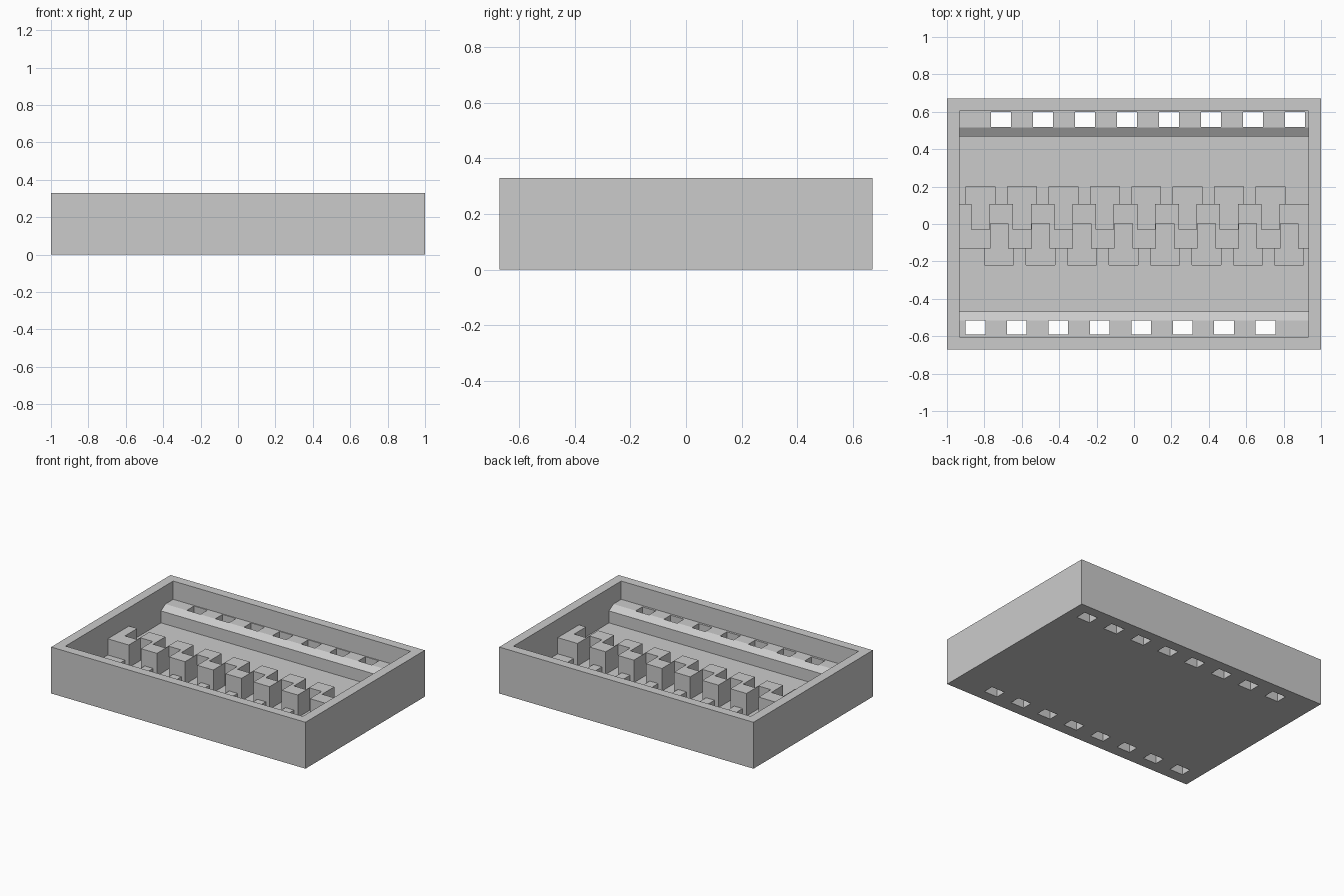
import bpy
import bmesh
from mathutils import Matrix, Vector

if "Cube" in bpy.data.objects:
    bpy.data.objects.remove(bpy.data.objects["Cube"], do_unlink=True)

HEIGHT, RAIL_TOP, RAIL_LOW, FLOOR, PIT = 0.33, 0.2, 0.17, 0.085, 0.04
HALF_X, HALF_Y, IN_X, IN_Y = 1.0, 0.67, 0.933, 0.605
COUNT, PITCH = 8, 0.2215

grey = bpy.data.materials.new("plain grey")
grey.use_nodes = True
colour = (0.6, 0.6, 0.6, 1)
grey.diffuse_color = colour
grey.node_tree.nodes["Principled BSDF"].inputs["Base Color"].default_value = colour


def add_box(bm, low, high):
    low, high = Vector(low), Vector(high)
    matrix = Matrix.Translation((low + high) / 2) @ Matrix.Diagonal((*(high - low), 1))
    bmesh.ops.create_cube(bm, size=1, matrix=matrix)


def add_prism(bm, profile, axis, start, length):
    """Extrude a closed profile along the x or z axis."""
    if axis == "x":
        points, step = [(start, a, b) for a, b in profile], Vector((length, 0, 0))
    else:
        points, step = [(a, b, start) for a, b in profile], Vector((0, 0, length))
    face = bm.faces.new([bm.verts.new(p) for p in points])
    grown = bmesh.ops.extrude_face_region(bm, geom=[face])["geom"]
    bmesh.ops.translate(bm, vec=step, verts=[v for v in grown if isinstance(v, bmesh.types.BMVert)])


def make_object(name, bm):
    bmesh.ops.recalc_face_normals(bm, faces=bm.faces)
    mesh = bpy.data.meshes.new(name)
    bm.to_mesh(mesh)
    bm.free()
    mesh.materials.append(grey)
    obj = bpy.data.objects.new(name, mesh)
    bpy.context.collection.objects.link(obj)
    return obj


def cut(obj, *cutters):
    for cutter in cutters:
        mod = obj.modifiers.new(cutter.name, "BOOLEAN")
        mod.operation, mod.solver, mod.object = "DIFFERENCE", "EXACT", cutter
    graph = bpy.context.evaluated_depsgraph_get()
    mesh = bpy.data.meshes.new_from_object(obj.evaluated_get(graph))
    obj.modifiers.clear()
    obj.data = mesh


# Solid tray block and its cavity
bm = bmesh.new()
add_box(bm, (-HALF_X, -HALF_Y, 0), (HALF_X, HALF_Y, HEIGHT))
tray = make_object("tray", bm)
bm = bmesh.new()
add_box(bm, (-IN_X, -IN_Y, FLOOR), (IN_X, IN_Y, 1))
cavity = make_object("cavity_cutter", bm)

# Bevelled rails along the front and back walls
rails = []
for name, side in (("front_rail", -1), ("back_rail", 1)):
    bm = bmesh.new()
    profile = [(0.468, FLOOR), (0.468, RAIL_LOW), (0.517, RAIL_TOP),
               (IN_Y + 0.01, RAIL_TOP), (IN_Y + 0.01, FLOOR)]
    add_prism(bm, [(side * y, z) for y, z in profile], "x", -IN_X - 0.01, 2 * IN_X + 0.02)
    rails.append(make_object(name, bm))

# Central divider
bm = bmesh.new()
add_box(bm, (-IN_X - 0.01, -0.13, 0.05), (IN_X + 0.01, 0.108, RAIL_TOP))
divider = make_object("central_divider", bm)

# Rectangular through holes in the rails and floor
bm = bmesh.new()
for i in range(COUNT):
    x = -0.9 + i * PITCH
    add_box(bm, (x, -0.59, -1), (x + 0.105, -0.515, 1))
    x = -0.765 + i * 0.2245
    add_box(bm, (x, 0.519, -1), (x + 0.107, 0.598, 1))
holes = make_object("hole_cutter", bm)

# T-shaped pockets: wide head in the floor, narrow neck in the divider
bm = bmesh.new()
for first, head, edge, tip in ((-0.898, 0.2, 0.108, -0.03), (-0.798, -0.22, -0.13, 0.003)):
    for i in range(COUNT):
        left = first + i * PITCH
        right = left + 0.155
        n_left, n_right = left + 0.03, right - 0.03
        outline = [(left, head), (right, head), (right, edge), (n_right, edge),
                   (n_right, tip), (n_left, tip), (n_left, edge), (left, edge)]
        add_prism(bm, outline, "z", PIT, 1)
pockets = make_object("pocket_cutter", bm)

cut(tray, cavity, holes, pockets)
cut(divider, pockets)
for rail in rails:
    cut(rail, holes)

for cutter in (cavity, holes, pockets):
    bpy.data.objects.remove(cutter, do_unlink=True)
